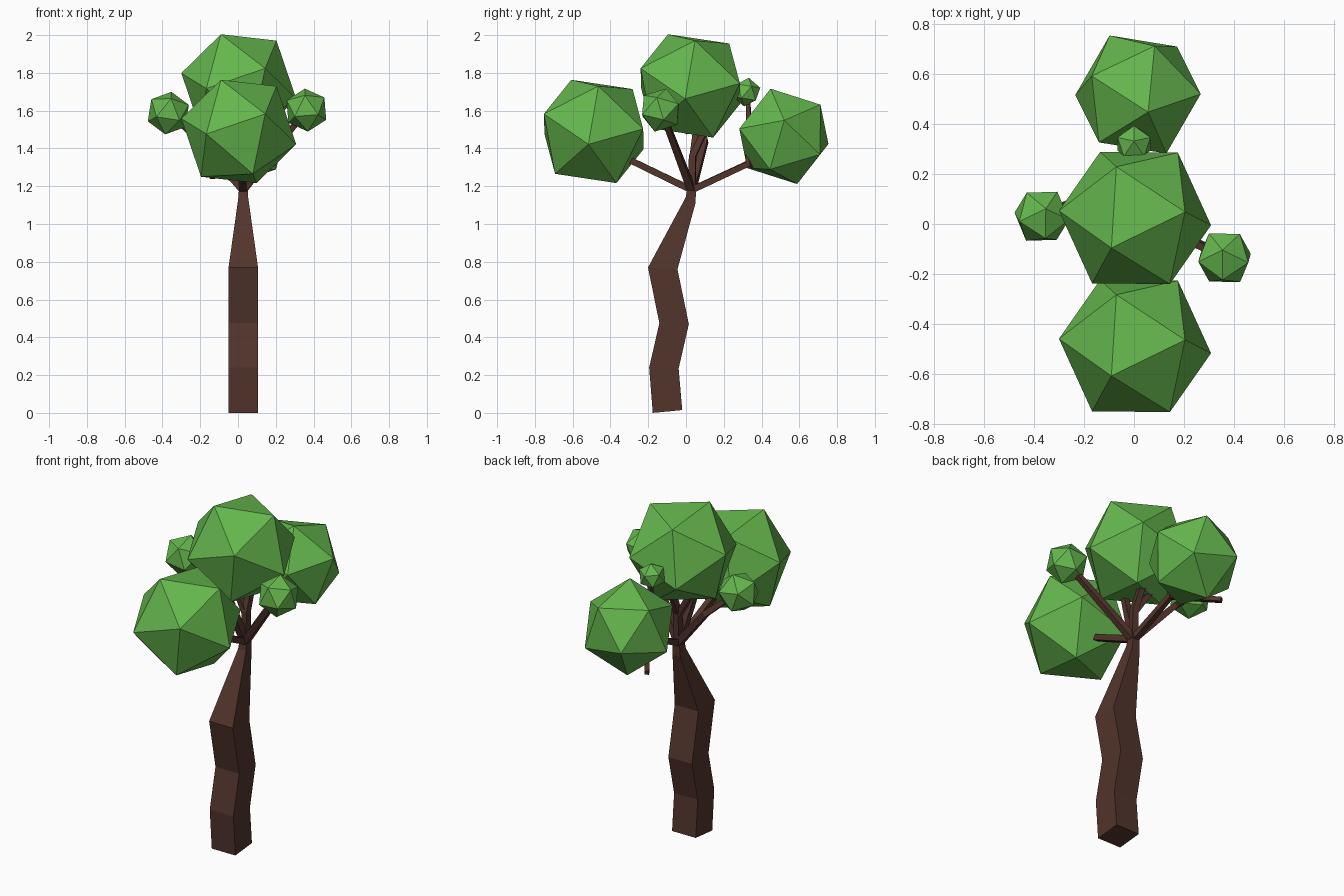
import bpy, bmesh
from mathutils import Vector, Matrix

if "Cube" in bpy.data.objects:
    bpy.data.objects.remove(bpy.data.objects["Cube"])


def material(name, rgb):
    m = bpy.data.materials.new(name)
    m.diffuse_color = (*rgb, 1)
    m.use_nodes = True
    m.node_tree.nodes["Principled BSDF"].inputs["Base Color"].default_value = m.diffuse_color
    return m


BARK = material("bark", (0.085, 0.035, 0.025))
LEAF = material("leaf", (0.13, 0.47, 0.075))


def finish(name, bm, mat):
    bmesh.ops.recalc_face_normals(bm, faces=bm.faces)
    me = bpy.data.meshes.new(name)
    bm.to_mesh(me)
    bm.free()
    me.materials.append(mat)
    bpy.context.collection.objects.link(bpy.data.objects.new(name, me))


def loft(name, rings):
    bm = bmesh.new()
    rows = [[bm.verts.new(p) for p in r] for r in rings]
    for a, b in zip(rows, rows[1:]):
        for i in range(4):
            j = (i + 1) % 4
            bm.faces.new((a[i], a[j], b[j], b[i]))
    bm.faces.new(rows[0][::-1])
    bm.faces.new(rows[-1])
    finish(name, bm, BARK)


def branch(name, points, r0, r1):
    # square twig tapering along a path
    pts = [Vector(p) for p in points]
    rings = []
    for i, p in enumerate(pts):
        d = (pts[min(i + 1, len(pts) - 1)] - pts[max(i - 1, 0)]).normalized()
        u = d.cross(Vector((0.12, 1, 0.05))) if abs(d.y) < 0.7 else d.cross(Vector((0, 0, 1)))
        u.normalize()
        v = d.cross(u)
        r = r0 + (r1 - r0) * i / (len(pts) - 1)
        rings.append([p + u * r * a + v * r * b
                      for a, b in ((-1, -1), (1, -1), (1, 1), (-1, 1))])
    loft(name, rings)


def frame(a, b):
    x = a.normalized()
    z = a.cross(b).normalized()
    return Matrix((x, z.cross(x), z)).transposed()


def foliage(name, centre, radius, p, q):
    # icosahedron turned so two neighbouring corners point along p and q
    bm = bmesh.new()
    bmesh.ops.create_icosphere(bm, subdivisions=1, radius=radius)
    bm.verts.ensure_lookup_table()
    v0 = bm.verts[0]
    v1 = v0.link_edges[0].other_vert(v0)
    rot = frame(Vector(p), Vector(q)) @ frame(v0.co, v1.co).transposed()
    for v in bm.verts:
        v.co = rot @ v.co + Vector(centre)
    finish(name, bm, LEAF)


# trunk: half width, y centre, front z, back z
cx = 0.028
rings = []
for h, y, zf, zb in ((0.078, -0.098, 0, 0.015), (0.078, -0.117, 0.24, 0.235),
                     (0.078, -0.063, 0.475, 0.47), (0.078, -0.123, 0.77, 0.76),
                     (0.026, 0.024, 1.14, 1.11), (0.022, 0.032, 1.2, 1.19)):
    rings.append([(cx - h, y - h, zf), (cx + h, y - h, zf),
                  (cx + h, y + h, zb), (cx - h, y + h, zb)])
loft("trunk", rings)

# branches
fork = (cx, 0.03, 1.18)
branch("front_branch", [fork, (0.02, -0.3, 1.34), (0.0, -0.45, 1.42)], 0.018, 0.015)
branch("back_branch", [fork, (0.02, 0.33, 1.32), (-0.14, 0.57, 1.25)], 0.018, 0.013)
branch("back_twig", [(0.02, 0.33, 1.31), (0.0, 0.33, 1.68)], 0.014, 0.011)
branch("right_branch", [fork, (0.36, -0.13, 1.6)], 0.02, 0.014)
branch("left_branch", [fork, (-0.2, 0.1, 1.44), (-0.36, 0.04, 1.58)], 0.02, 0.013)
branch("centre_branch", [fork, (0.03, 0.035, 1.36), (0.02, 0.11, 1.52)], 0.02, 0.016)
branch("centre_twig", [(0.03, 0.035, 1.34), (-0.1, 0.06, 1.55)], 0.016, 0.014)
branch("crown_branch", [fork, (-0.02, -0.11, 1.55)], 0.02, 0.016)

# foliage
p, q = (0.2, 0.024, 0.24), (-0.096, -0.12, 0.272)
foliage("crown_foliage", (0.004, 0.024, 1.731), 0.313, p, q)
foliage("front_foliage", (0.004, -0.488, 1.49), 0.313, p, q)
foliage("back_foliage", (0.016, 0.518, 1.464), 0.265, (0.04, -0.07, 0.251), (0.066, 0.196, 0.164))
foliage("right_foliage", (0.362, -0.135, 1.603), 0.118, (-0.008, 0.03, 0.111), (0.1, -0.02, 0.072))
foliage("left_foliage", (-0.369, 0.031, 1.587), 0.118, (0.016, 0.03, 0.111), (-0.1, -0.025, 0.075))
foliage("back_twig_foliage", (0.0, 0.32, 1.698), 0.077, (0, 0.012, 0.075), (0.0, 0.065, 0.035))
